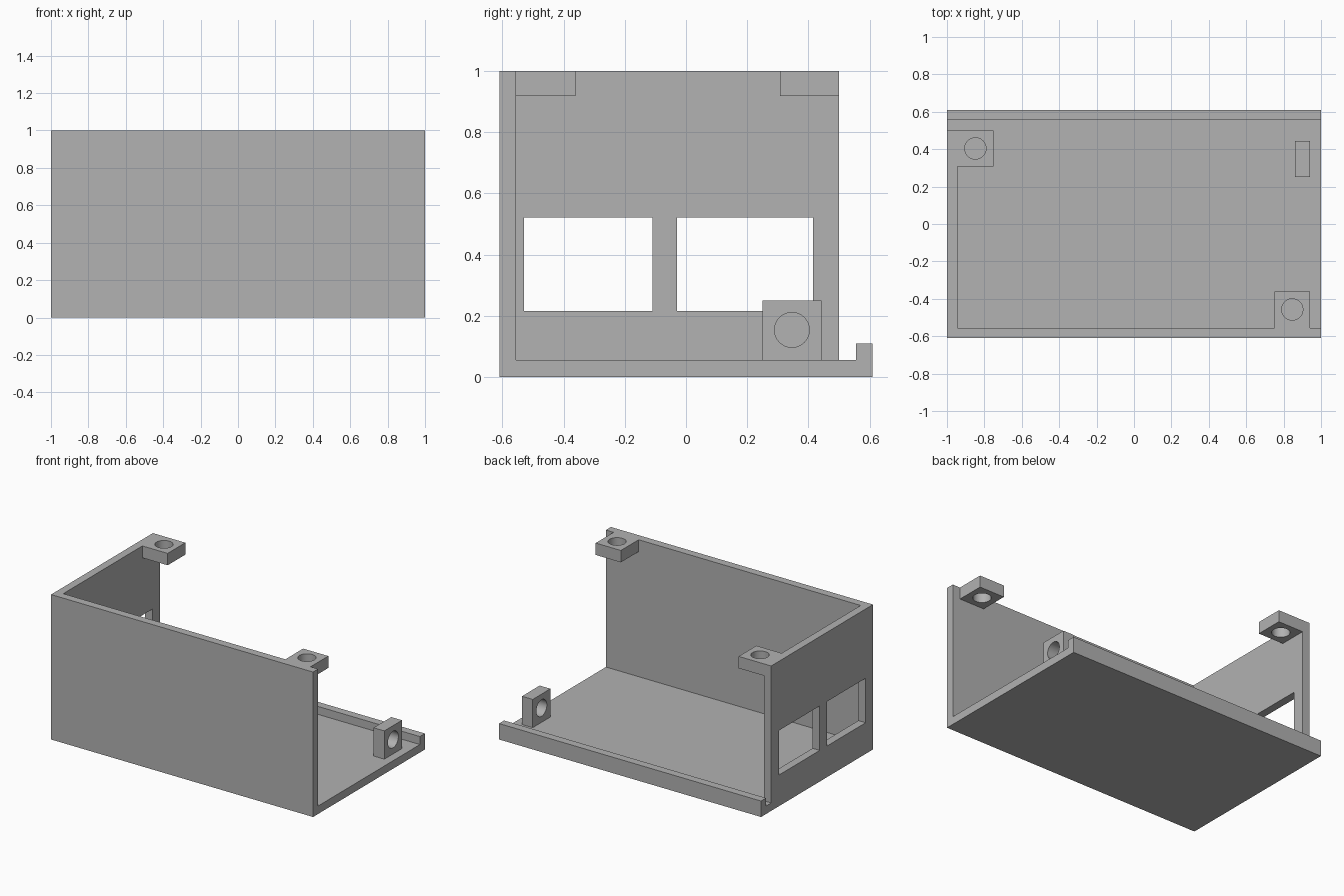
import bpy
import bmesh
import math
from mathutils import Matrix, Vector

cube = bpy.data.objects.get("Cube")
if cube:
    bpy.data.objects.remove(cube, do_unlink=True)

# Single grey material
GREY = (0.445, 0.445, 0.445, 1)
grey = bpy.data.materials.new("plain grey")
grey.use_nodes = True
grey.diffuse_color = GREY
grey.node_tree.nodes["Principled BSDF"].inputs["Base Color"].default_value = GREY

WALL = 0.055
FRONT, BACK = -0.61, 0.61
HOLE_RADIUS = 0.057


def finish(name, bm):
    bmesh.ops.recalc_face_normals(bm, faces=bm.faces)
    mesh = bpy.data.meshes.new(name)
    bm.to_mesh(mesh)
    bm.free()
    mesh.materials.append(grey)
    obj = bpy.data.objects.new(name, mesh)
    bpy.context.collection.objects.link(obj)
    return obj


def box(name, low, high):
    low, high = Vector(low), Vector(high)
    bm = bmesh.new()
    place = Matrix.Translation((low + high) / 2) @ Matrix.Diagonal((*(high - low), 1))
    bmesh.ops.create_cube(bm, size=1, matrix=place)
    return finish(name, bm)


def peg(name, center, turn=Matrix()):
    bm = bmesh.new()
    bmesh.ops.create_cone(bm, cap_ends=True, segments=64, radius1=HOLE_RADIUS,
                          radius2=HOLE_RADIUS, depth=0.15,
                          matrix=Matrix.Translation(center) @ turn)
    return finish(name, bm)


def combine(target, other, operation):
    mod = target.modifiers.new(operation.lower(), "BOOLEAN")
    mod.operation, mod.solver, mod.object = operation, "EXACT", other
    bpy.context.view_layer.objects.active = target
    bpy.ops.object.modifier_apply(modifier=mod.name)
    bpy.data.objects.remove(other, do_unlink=True)


# Front wall, floor and rear lip as one extruded profile
profile = [(FRONT, 0), (BACK, 0), (BACK, 0.11), (BACK - WALL, 0.11),
           (BACK - WALL, WALL), (FRONT + WALL, WALL), (FRONT + WALL, 1), (FRONT, 1)]
bm = bmesh.new()
face = bm.faces.new([bm.verts.new((-1, y, z)) for y, z in profile])
swept = bmesh.ops.extrude_face_region(bm, geom=[face])["geom"]
bmesh.ops.translate(bm, vec=(2, 0, 0),
                    verts=[v for v in swept if isinstance(v, bmesh.types.BMVert)])
case = finish("open_case", bm)

# Side wall and the three screw tabs, sunk slightly into what carries them
solids = [
    box("side_wall", (-1, FRONT, 0), (-1 + WALL, 0.5, 1)),
    box("side_tab", (-0.98, 0.307, 0.918), (-0.752, 0.5, 1)),
    box("front_tab", (0.75, -0.59, 0.918), (0.942, -0.361, 1)),
    box("floor_tab", (0.86, 0.25, 0.03), (0.942, 0.443, 0.25)),
]
for solid in solids:
    combine(case, solid, "UNION")

# Two windows in the side wall and a screw hole in every tab
cutters = [
    box("front_window", (-1.1, -0.53, 0.215), (-0.9, -0.11, 0.522)),
    box("back_window", (-1.1, -0.03, 0.215), (-0.9, 0.415, 0.522)),
    peg("side_hole", (-0.848, 0.404, 0.96)),
    peg("front_hole", (0.846, -0.457, 0.96)),
    peg("floor_hole", (0.9, 0.346, 0.154), Matrix.Rotation(math.pi / 2, 4, "Y")),
]
for cutter in cutters:
    combine(case, cutter, "DIFFERENCE")

# Smooth hole walls, sharp box edges
bpy.ops.object.select_all(action="DESELECT")
case.select_set(True)
bpy.context.view_layer.objects.active = case
bpy.ops.object.shade_smooth_by_angle(angle=math.radians(30))
